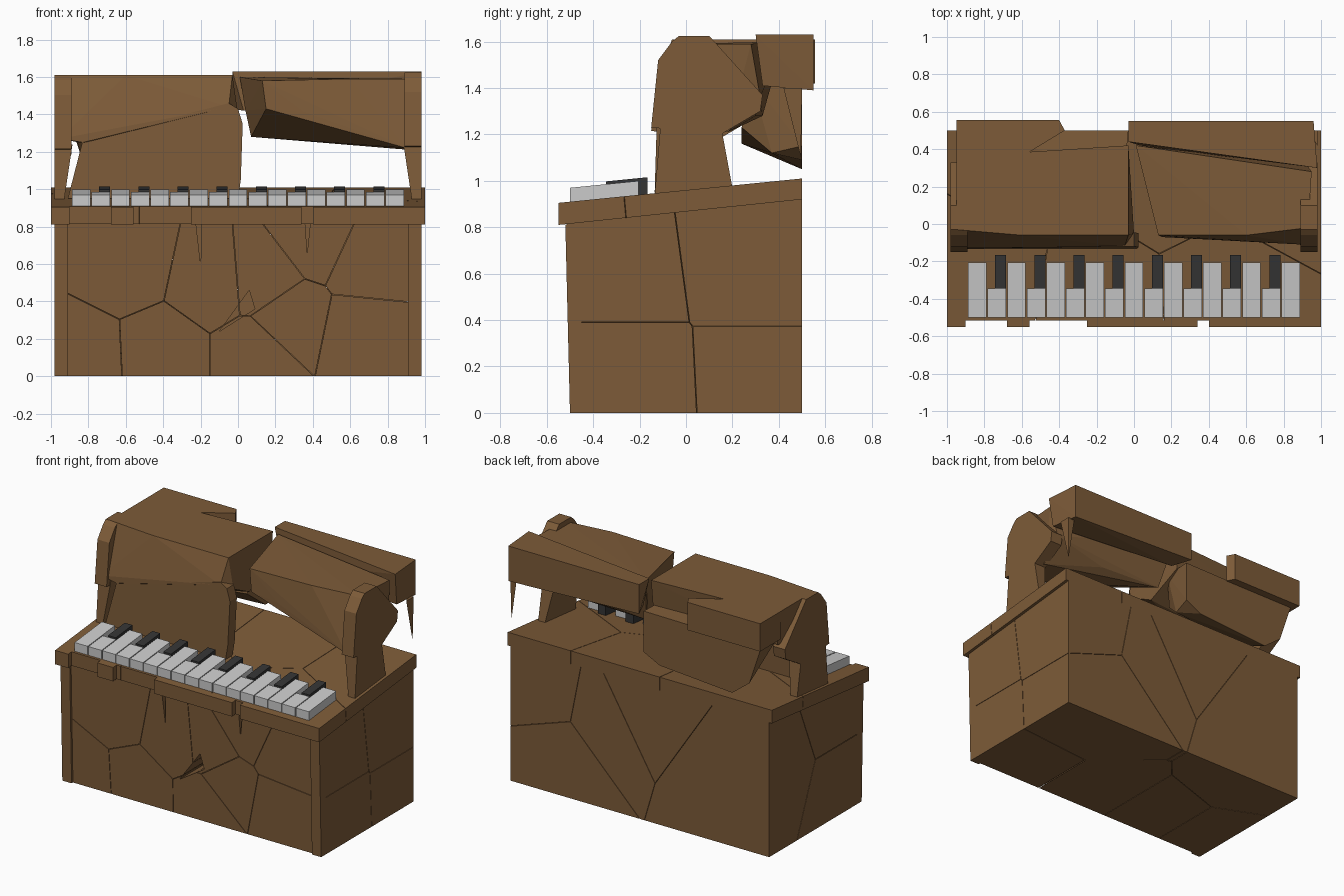
import bpy, bmesh
from mathutils import Vector

if "Cube" in bpy.data.objects:
    bpy.data.objects.remove(bpy.data.objects["Cube"])


def material(name, c):
    m = bpy.data.materials.new(name)
    m.diffuse_color = (*c, 1)
    m.use_nodes = True
    m.node_tree.nodes["Principled BSDF"].inputs["Base Color"].default_value = m.diffuse_color
    return m


WOOD = material("wood", (0.205, 0.105, 0.04))
DARK = material("dark_key", (0.035, 0.035, 0.035))


def hull(bm, pts):
    vs = [bm.verts.new(p) for p in pts]
    r = bmesh.ops.convex_hull(bm, input=vs)
    junk = {g for g in r["geom_interior"] + r["geom_unused"] if isinstance(g, bmesh.types.BMVert)}
    bmesh.ops.delete(bm, geom=list(junk), context='VERTS')


def finish(name, bm, mat):
    bmesh.ops.dissolve_limit(bm, angle_limit=0.01, verts=bm.verts, edges=bm.edges)
    bmesh.ops.recalc_face_normals(bm, faces=bm.faces)
    me = bpy.data.meshes.new(name)
    bm.to_mesh(me)
    bm.free()
    if mat:
        me.materials.append(mat)
    ob = bpy.data.objects.new(name, me)
    bpy.context.collection.objects.link(ob)
    return ob


def chunks(name, groups, mat=WOOD):
    bm = bmesh.new()
    for pts in groups:
        part = bmesh.new()
        hull(part, pts)
        tmp = bpy.data.meshes.new("tmp")
        part.to_mesh(tmp)
        part.free()
        bm.from_mesh(tmp)
        bpy.data.meshes.remove(tmp)
    return finish(name, bm, mat)


def bar(profile, x0, x1):
    """Points of a y-z profile stretched along x."""
    return [(x, y, z) for x in (x0, x1) for y, z in profile]


def plate(outline, y0, y1, lean=0.0):
    """Points of an x-z outline given thickness along y."""
    return [(x, y + lean * (z - 0.95), z) for y in (y0, y1) for x, z in outline]


def fracture(name, pts, seeds, gap=0.003):
    """Split a convex solid into cracked cells around the seeds."""
    total = bmesh.new()
    seeds = [Vector(s) for s in seeds]
    for s in seeds:
        bm = bmesh.new()
        hull(bm, pts)
        for o in seeds:
            if o is s or not bm.verts:
                continue
            n = (o - s).normalized()
            bmesh.ops.bisect_plane(bm, geom=bm.verts[:] + bm.edges[:] + bm.faces[:],
                                   plane_co=(s + o) / 2 - n * gap / 2, plane_no=n, clear_outer=True)
            edges = [e for e in bm.edges if e.is_boundary]
            if edges:
                bmesh.ops.holes_fill(bm, edges=edges, sides=0)
        tmp = bpy.data.meshes.new("tmp")
        bm.to_mesh(tmp)
        bm.free()
        total.from_mesh(tmp)
        bpy.data.meshes.remove(tmp)
    return finish(name, total, WOOD)


def lid_top(y):
    return 0.905 + (y + 0.55) * 0.1


def lid_low(y):
    return 0.81 + (y + 0.55) * 0.105


# cracked lower case
front = [(-.6, .6), (-.85, .1), (-.4, .12), (-.13, .5), (.12, .52), (.27, .3),
         (.7, .62), (.66, .22), (.1, .12), (.42, .75)]
back = [(-.6, .35), (.0, .75), (.25, .6), (.6, .25), (.75, .7)]
body = fracture("lower_case",
                bar([(-.485, 0), (.5, 0), (.5, lid_low(.5)), (-.505, lid_low(-.505))], -.98, .98),
                [(x, -.3, z) for x, z in front] + [(x, .3, z) for x, z in back])

# gaps where splinters are missing from the front
cutter = chunks("splinter_cutter", [
    plate([(-.1, .24), (.06, .46), (.09, .36)], -.6, -.25),
    plate([(.35, .95), (.4, .95), (.37, .66)], -.6, -.4),
    plate([(-.24, .95), (-.19, .95), (-.2, .6)], -.6, -.42)], None)
cutter.hide_render = True
cutter.hide_viewport = True
cut = body.modifiers.new("splinters", 'BOOLEAN')
cut.operation = 'DIFFERENCE'
cut.object = cutter

# front corner posts
chunks("corner_posts", [bar([(-.5, 0), (-.45, 0), (-.45, .82), (-.52, .812)], s * .91, s * .98)
                        for s in (-1, 1)])

# sloping key bed with a chipped front lip
yc = -.515
fracture("key_bed", bar([(yc, lid_low(yc)), (.5, lid_low(.5)), (.5, lid_top(.5)), (yc, lid_top(yc))], -1, 1),
         [(-.8, -.3, .9), (-.2, -.4, .9), (.5, -.35, .9), (.8, .2, .95), (.2, .25, .95), (-.5, .25, .95)])
chunks("key_bed_lip", [bar([(-.55, .81), (yc, lid_low(yc)), (yc, lid_top(yc)), (-.55, .905)], a, b)
                       for a, b in ((-1, -.9), (-.68, -.56), (-.25, .34), (.4, 1))])

# keys: alternate long and short light ones, a dark one behind each short
W = 1.78 / 17


def key(x0, x1, y0, y1, h):
    return bar([(y0, lid_top(y0) - .005), (y1, lid_top(y1) - .005), (y1, lid_top(y1) + h), (y0, lid_top(y0) + h)], x0, x1)


light, dark = [], []
for i in range(17):
    x = -.89 + i * W
    light.append(key(x + .003, x + W - .003, -.5, -.345 if i % 2 else -.205, .06))
    if i % 2:
        dark.append(key(x + .043, x + W - .003, -.345, -.165, .072))
chunks("light_keys", light, None)
chunks("dark_keys", dark, DARK)

# end cheeks: tapered stem below a rounded head
head = [(-.15, 1.23), (-.12, 1.52), (-.06, 1.6), (-.03, 1.625), (.1, 1.625), (.33, 1.37), (.32, 1.3), (.15, 1.2)]
for s, name in ((-1, "left_cheek"), (1, "right_cheek")):
    stem = [(s * x, y, z) for x, y, z in bar([(-.135, .94), (.2, .97)], .93, .98)
            + bar([(-.11, 1.24), (.15, 1.24)], .885, .98)]
    drop = .015 if s < 0 else 0
    chunks(name, [stem, bar([(y, z - drop) for y, z in head], s * .89, s * .98)])

# left upper half: front panel, top, rear block and hanging back board
chunks("left_front_panel", [
    plate([(-.91, .95), (0, .95), (.015, 1.05), (.025, 1.35), (0, 1.43), (-.05, 1.46), (-.83, 1.26), (-.86, 1.13)],
          -.135, -.06, .03)])
chunks("left_upper_chunk", [[
    (-.95, -.03, 1.61), (-.6, -.06, 1.61), (-.03, -.06, 1.61), (-.03, .42, 1.61), (-.6, .38, 1.61), (-.95, .36, 1.61),
    (-.95, -.13, 1.27), (-.83, -.13, 1.25), (-.05, -.12, 1.44), (0, -.05, 1.4),
    (-.85, .12, 1.25), (-.02, .15, 1.3), (-.03, .4, 1.43), (-.93, .34, 1.38)]])
chunks("left_rear_block", [[(x, y, z) for z in (1.42, 1.61) for x, y in
                            ((-.95, .33), (-.95, .555), (-.4, .555), (-.37, .5), (-.6, .36))]])
chunks("left_back_board", [[
    (-.92, .5, 1.42), (-.03, .5, 1.43), (-.03, .5, 1.15), (-.15, .5, 1.09), (-.7, .5, 1.05), (-.83, .5, 1.15),
    (-.05, .37, 1.12), (-.1, .24, 1.23), (-.7, .24, 1.16), (-.9, .3, 1.4), (-.05, .28, 1.44)]])

# right upper half: broken front, rear block and a dangling splinter
chunks("right_upper_chunk", [[
    (.13, -.06, 1.58), (.6, -.06, 1.59), (.93, -.02, 1.59), (.15, -.07, 1.43), (.36, -.08, 1.41), (.9, -.11, 1.22),
    (.01, .42, 1.6), (.95, .28, 1.59), (.04, .36, 1.42), (.07, .33, 1.28), (.52, .3, 1.28), (.92, .18, 1.21),
    (.92, .32, 1.36)]])
chunks("right_rear_block", [[
    (-.03, .55, 1.63), (.96, .55, 1.63), (.98, .3, 1.63), (.15, .42, 1.63), (-.03, .44, 1.63),
    (-.03, .55, 1.43), (.96, .55, 1.39), (.97, .33, 1.41), (.03, .42, 1.42)]])
chunks("right_splinter", [[(.98, .5, 1.4), (.93, .5, 1.4), (.98, .42, 1.4), (.975, .495, 1.1)]])
